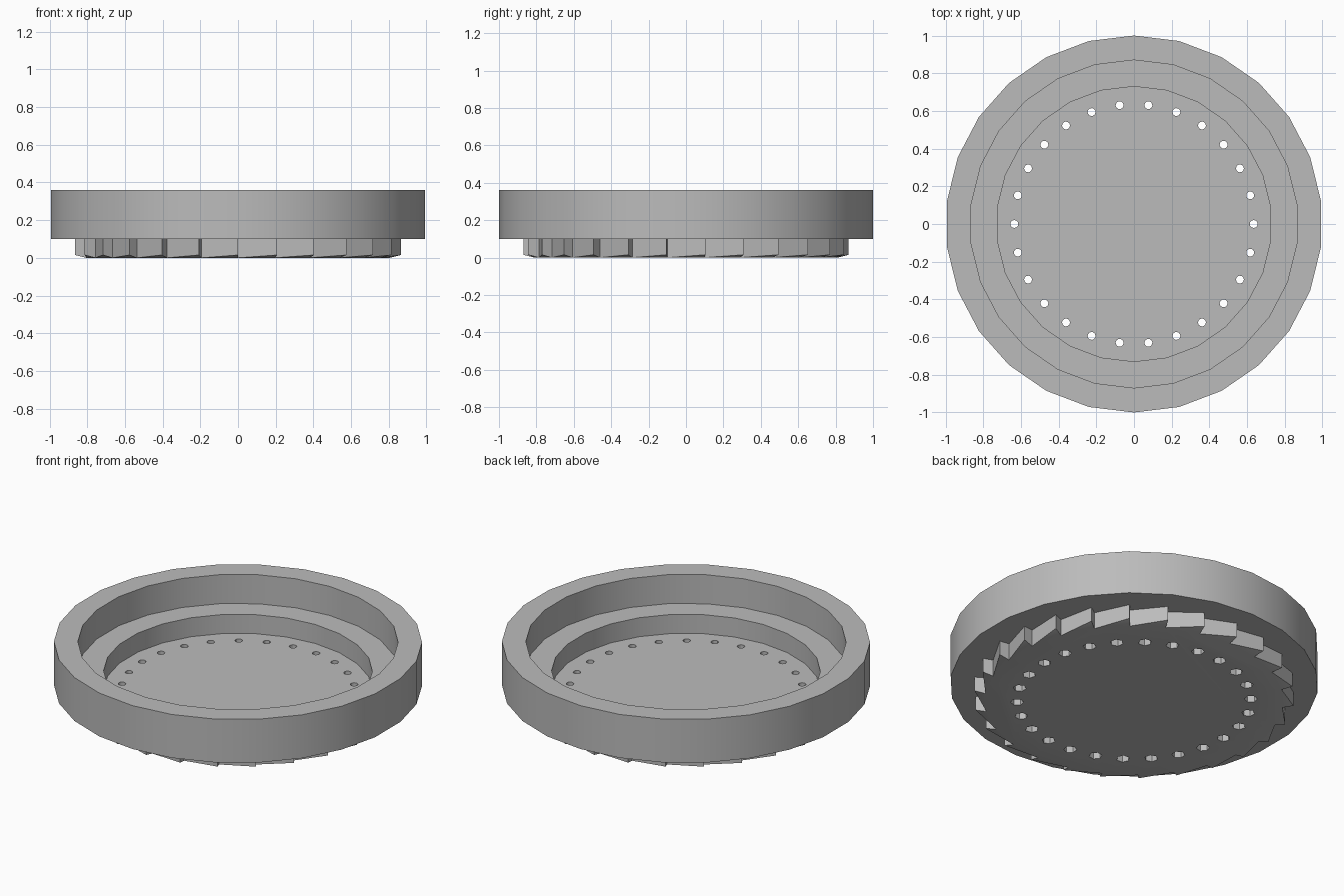
import bpy, bmesh, math

cube = bpy.data.objects.get("Cube")
if cube:
    bpy.data.objects.remove(cube, do_unlink=True)

N = 26                      # sides, teeth and screw holes
STEP = 2 * math.pi / N
START = math.pi / 2         # a corner points to the back

grey = bpy.data.materials.new("plain_grey")
grey.use_nodes = True
grey.diffuse_color = (0.5, 0.5, 0.5, 1)
grey.node_tree.nodes["Principled BSDF"].inputs["Base Color"].default_value = (0.5, 0.5, 0.5, 1)


def polar(r, a, z):
    return (r * math.cos(a), r * math.sin(a), z)


def finish(name, bm):
    bmesh.ops.recalc_face_normals(bm, faces=bm.faces)
    mesh = bpy.data.meshes.new(name)
    bm.to_mesh(mesh)
    bm.free()
    mesh.materials.append(grey)
    obj = bpy.data.objects.new(name, mesh)
    bpy.context.collection.objects.link(obj)
    return obj


def add_prism(bm, r, z0, z1, sides, start, cx=0.0, cy=0.0):
    rings = []
    for z in (z0, z1):
        ring = []
        for k in range(sides):
            x, y, _ = polar(r, start + k * 2 * math.pi / sides, z)
            ring.append(bm.verts.new((cx + x, cy + y, z)))
        rings.append(ring)
        bm.faces.new(ring)
    low, high = rings
    for k in range(sides):
        j = (k + 1) % sides
        bm.faces.new((low[k], low[j], high[j], high[k]))


def prism(name, r, z0, z1):
    bm = bmesh.new()
    add_prism(bm, r, z0, z1, N, START)
    return finish(name, bm)


def ring_of_prisms(name, r, z0, z1, sides):
    bm = bmesh.new()
    for k in range(N):
        a = k * STEP
        cx, cy, _ = polar(0.635, a, 0)
        add_prism(bm, r, z0, z1, sides, a, cx, cy)
    return finish(name, bm)


def toothed_disc(name, root_r, tip_r, top):
    bm = bmesh.new()
    ang = [START + k * STEP for k in range(N)]
    root = [bm.verts.new(polar(root_r, a, 0)) for a in ang]
    tip = [bm.verts.new(polar(tip_r, a, 0.015)) for a in ang]
    root_up = [bm.verts.new(polar(root_r, a, top)) for a in ang]
    tip_up = [bm.verts.new(polar(tip_r, a, top)) for a in ang]
    bm.faces.new(root)
    bm.faces.new(root_up)
    for k in range(N):
        j = (k + 1) % N
        bm.faces.new((root[k], tip[j], root[j]))              # sloped underside
        bm.faces.new((root_up[k], tip_up[j], root_up[j]))
        bm.faces.new((root[k], tip[j], tip_up[j], root_up[k]))  # long flank
        bm.faces.new((tip[j], root[j], root_up[j], tip_up[j]))  # short flank
    return finish(name, bm)


def combine(obj, tool, operation):
    mod = obj.modifiers.new(operation.lower(), "BOOLEAN")
    mod.operation = operation
    mod.solver = "EXACT"
    mod.object = tool
    bpy.ops.object.select_all(action="DESELECT")
    bpy.context.view_layer.objects.active = obj
    obj.select_set(True)
    bpy.ops.object.modifier_apply(modifier=mod.name)
    bpy.data.objects.remove(tool, do_unlink=True)


# Outer body with the ratchet disc beneath it
dish = prism("ratchet_dish", 1.0, 0.1, 0.36)
combine(dish, toothed_disc("ratchet_teeth", 0.81, 0.87, 0.14), "UNION")

# Stepped recess
combine(dish, prism("upper_recess", 0.87, 0.186, 0.5), "DIFFERENCE")
combine(dish, prism("lower_recess", 0.73, 0.072, 0.4), "DIFFERENCE")

# Screw holes with six-sided nut pockets on the underside
combine(dish, ring_of_prisms("screw_holes", 0.021, -0.1, 0.15, 12), "DIFFERENCE")
combine(dish, ring_of_prisms("nut_pockets", 0.036, -0.1, 0.04, 6), "DIFFERENCE")

bpy.ops.object.select_all(action="DESELECT")
bpy.context.view_layer.objects.active = dish
dish.select_set(True)
bpy.ops.object.shade_smooth_by_angle(angle=math.radians(30))
